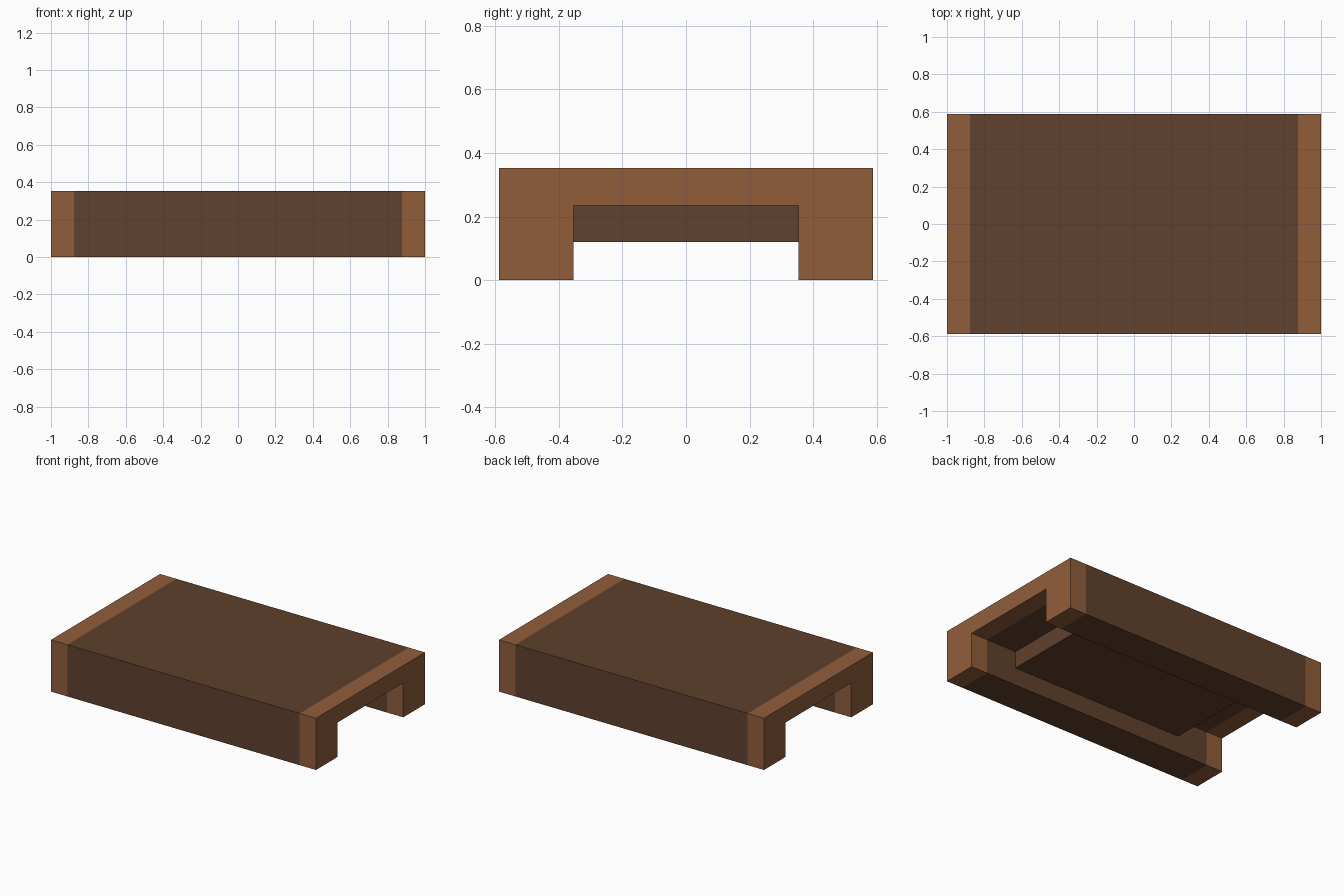
import bpy
import bmesh

cube = bpy.data.objects.get("Cube")
if cube:
    bpy.data.objects.remove(cube, do_unlink=True)


def make_material(name, rgb):
    mat = bpy.data.materials.new(name)
    mat.use_nodes = True
    mat.diffuse_color = (*rgb, 1)
    mat.node_tree.nodes["Principled BSDF"].inputs["Base Color"].default_value = (*rgb, 1)
    return mat


DARK = make_material("dark brown", (0.116, 0.052, 0.026))
LIGHT = make_material("light brown", (0.282, 0.111, 0.044))


def extrude_along_x(name, profile, stations, materials):
    """Sweep a (y, z) profile through the x stations and cap both ends."""
    bm = bmesh.new()
    rings = [[bm.verts.new((x, y, z)) for y, z in profile] for x in stations]
    n = len(profile)
    for a, b in zip(rings, rings[1:]):
        for i in range(n):
            j = (i + 1) % n
            bm.faces.new((a[i], a[j], b[j], b[i]))
    bm.faces.new(rings[0])
    bm.faces.new(rings[-1])
    bmesh.ops.recalc_face_normals(bm, faces=bm.faces)
    # End bands take the second material
    for f in bm.faces:
        if len(materials) > 1 and abs(f.calc_center_median().x) > BAND:
            f.material_index = 1
    mesh = bpy.data.meshes.new(name)
    bm.to_mesh(mesh)
    bm.free()
    for mat in materials:
        mesh.materials.append(mat)
    obj = bpy.data.objects.new(name, mesh)
    bpy.context.collection.objects.link(obj)
    return obj


BAND = 0.877              # where the light end bands begin
HALF_Y, INNER_Y = 0.588, 0.353
TOP, CEILING, SLAB_BOTTOM = 0.353, 0.235, 0.12

# Channel-shaped body: flat top with two long side walls
half = [(HALF_Y, TOP), (HALF_Y, 0), (INNER_Y, 0), (INNER_Y, CEILING)]
profile = half + [(-y, z) for y, z in reversed(half)]
extrude_along_x("channel_body", profile, (-1, -BAND, BAND, 1), [DARK, LIGHT])

# Block hanging under the top, between the side walls
block = [(INNER_Y, CEILING), (INNER_Y, SLAB_BOTTOM),
         (-INNER_Y, SLAB_BOTTOM), (-INNER_Y, CEILING)]
extrude_along_x("underside_block", block, (-0.65, 0.65), [DARK])
